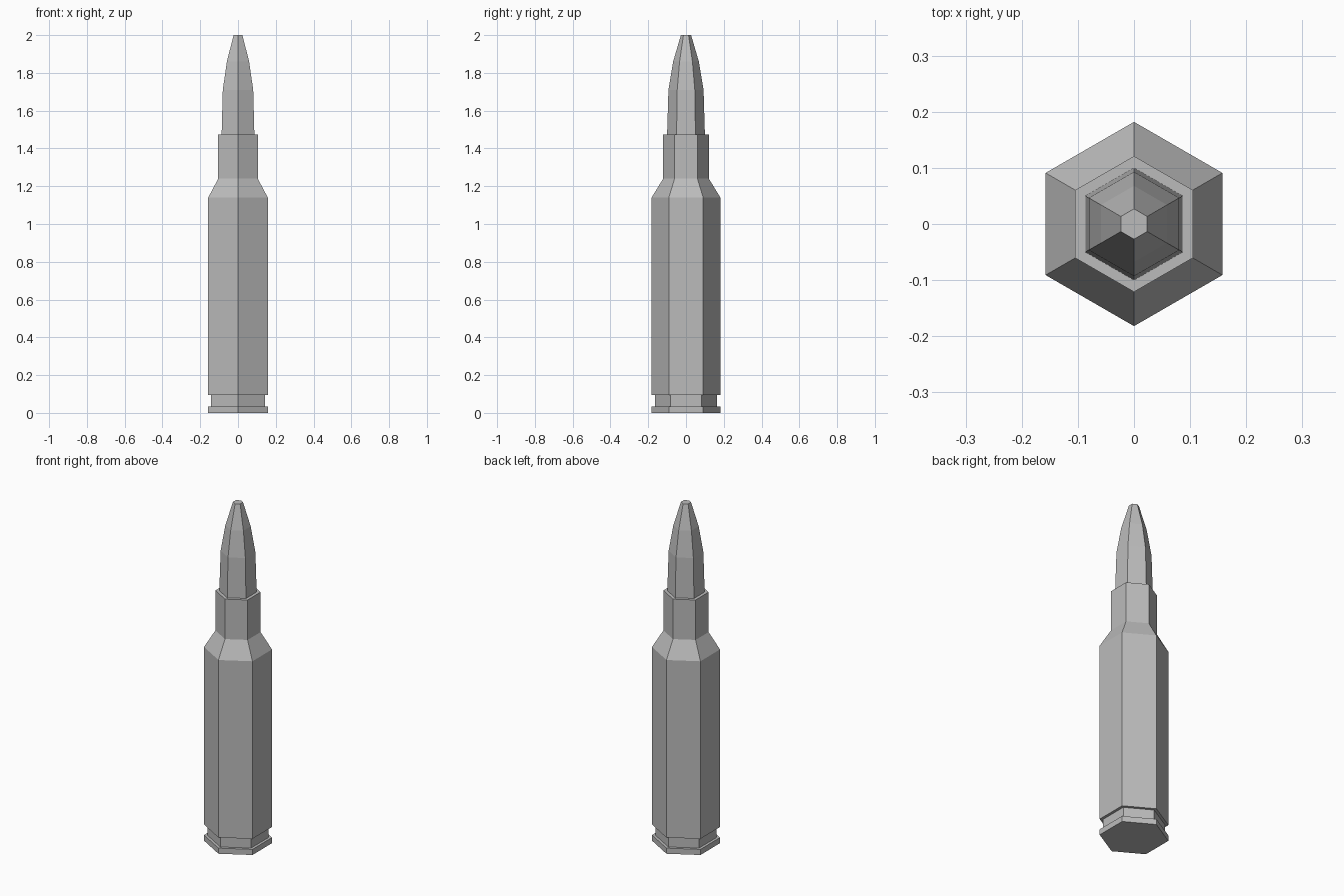
import bpy
import bmesh
from math import cos, sin, pi

if "Cube" in bpy.data.objects:
    bpy.data.objects.remove(bpy.data.objects["Cube"])

SIDES = 6

grey = bpy.data.materials.new("plain_grey")
grey.use_nodes = True
grey.diffuse_color = (0.5, 0.5, 0.5, 1)
grey.node_tree.nodes["Principled BSDF"].inputs["Base Color"].default_value = (0.5, 0.5, 0.5, 1)


def lathe(name, profile):
    """Closed hexagonal solid from (radius, height) pairs, corners on the y axis."""
    bm = bmesh.new()
    rings = []
    for r, z in profile:
        angles = [pi / 2 + 2 * pi * i / SIDES for i in range(SIDES)]
        rings.append([bm.verts.new((r * cos(a), r * sin(a), z)) for a in angles])
    for low, high in zip(rings, rings[1:]):
        for i in range(SIDES):
            j = (i + 1) % SIDES
            bm.faces.new((low[i], low[j], high[j], high[i]))
    bm.faces.new(rings[0][::-1])
    bm.faces.new(rings[-1])
    mesh = bpy.data.meshes.new(name)
    bm.to_mesh(mesh)
    bm.free()
    mesh.materials.append(grey)
    obj = bpy.data.objects.new(name, mesh)
    bpy.context.collection.objects.link(obj)
    return obj


# Case: rim, extractor groove, body, shoulder and neck
lathe("case", [(0.182, 0), (0.182, 0.033), (0.164, 0.033), (0.164, 0.095),
               (0.182, 0.095), (0.182, 1.14), (0.121, 1.24), (0.121, 1.475)])

# Tapered tip seated in the neck
lathe("tip", [(0.1, 1.475), (0.093, 1.71), (0.068, 1.86), (0.027, 2)])
